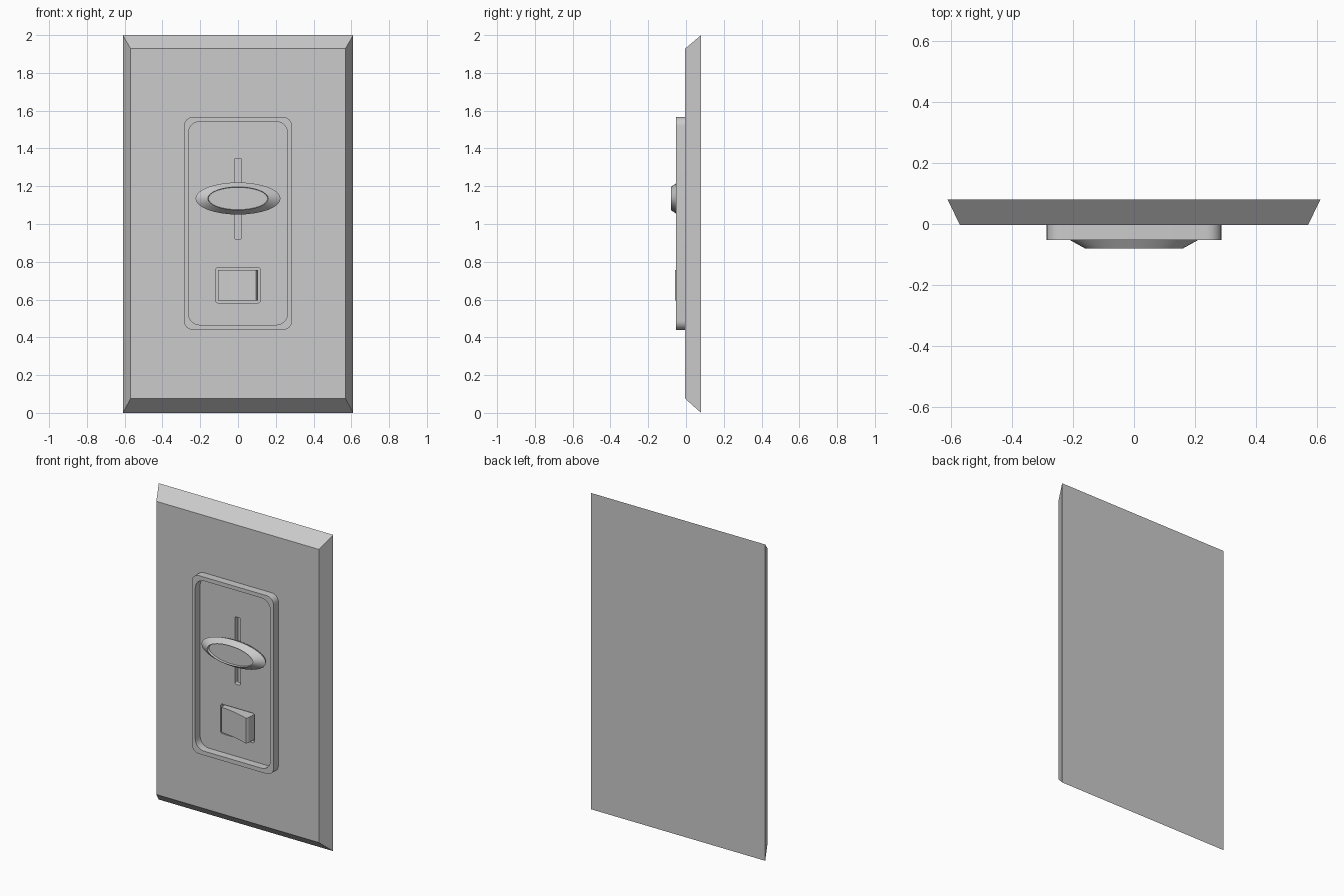
import bpy, bmesh, math

if "Cube" in bpy.data.objects:
    bpy.data.objects.remove(bpy.data.objects["Cube"])


def finish(name, bm, smooth=True):
    bmesh.ops.recalc_face_normals(bm, faces=bm.faces)
    me = bpy.data.meshes.new(name)
    bm.to_mesh(me)
    bm.free()
    ob = bpy.data.objects.new(name, me)
    bpy.context.collection.objects.link(ob)
    if smooth:
        bpy.ops.object.select_all(action='DESELECT')
        ob.select_set(True)
        bpy.context.view_layer.objects.active = ob
        bpy.ops.object.shade_smooth_by_angle(angle=math.radians(30))
    return ob


def rounded_rect(hx, hz, cz, r, y, seg=6):
    """Loop of points in the xz plane."""
    pts = []
    for k, (sx, sz) in enumerate([(1, 1), (-1, 1), (-1, -1), (1, -1)]):
        for i in range(seg + 1):
            a = math.pi / 2 * (k + i / seg)
            pts.append((sx * (hx - r) + r * math.cos(a), y,
                        cz + sz * (hz - r) + r * math.sin(a)))
    return pts


def ellipse(rx, rz, cz, y, n=32):
    return [(rx * math.cos(2 * math.pi * i / n), y,
             cz + rz * math.sin(2 * math.pi * i / n)) for i in range(n)]


def rect(hx, hz, cz, y):
    return [(hx, y, cz + hz), (-hx, y, cz + hz), (-hx, y, cz - hz), (hx, y, cz - hz)]


def loft(name, loops, closed=False, smooth=True):
    """Skin successive loops; cap the ends or join last to first."""
    bm = bmesh.new()
    rings = [[bm.verts.new(p) for p in lp] for lp in loops]
    pairs = list(zip(rings, rings[1:]))
    if closed:
        pairs.append((rings[-1], rings[0]))
    else:
        bm.faces.new(rings[0])
        bm.faces.new(rings[-1])
    n = len(rings[0])
    for a, b in pairs:
        for i in range(n):
            j = (i + 1) % n
            bm.faces.new((a[i], a[j], b[j], b[i]))
    return finish(name, bm, smooth)


def cut(target, cutter):
    mod = target.modifiers.new("cut", 'BOOLEAN')
    mod.operation = 'DIFFERENCE'
    mod.solver = 'EXACT'
    mod.object = cutter
    bpy.context.view_layer.objects.active = target
    bpy.ops.object.modifier_apply(modifier=mod.name)
    bpy.data.objects.remove(cutter)


FRONT, BACK, RIM = -0.004, 0.08, -0.053
KNOB_Z, BUTTON_Z = 1.135, 0.676

# wall plate with bevelled border, slider slot and button well
plate = loft("wall_plate", [rect(0.61, 1.0, 1.0, BACK), rect(0.569, 0.927, 1.002, FRONT)],
             smooth=False)
for hx, hz, cz, r, depth in [(0.019, 0.213, 1.134, 0.008, 0.025),
                             (0.119, 0.094, BUTTON_Z, 0.015, 0.02)]:
    cut(plate, loft("cutter", [rounded_rect(hx, hz, cz, r, -0.1),
                               rounded_rect(hx, hz, cz, r, depth)], smooth=False))

# raised frame around the controls
outer, inner = (0.286, 0.5635, 1.003, 0.048), (0.262, 0.538, 1.004, 0.06)
loft("control_frame", [rounded_rect(*outer, 0.005), rounded_rect(*outer, RIM),
                       rounded_rect(*inner, RIM), rounded_rect(*inner, 0.005)], closed=True)

# oval slider knob with a dished front, and its stem in the slot
loft("slider_knob", [ellipse(0.215, 0.079, KNOB_Z, -0.028),
                     ellipse(0.225, 0.085, KNOB_Z, -0.044),
                     ellipse(0.160, 0.061, KNOB_Z, -0.08),
                     ellipse(0.157, 0.059, KNOB_Z, -0.065)])
loft("slider_stem", [rect(0.016, 0.05, KNOB_Z, 0.025), rect(0.016, 0.05, KNOB_Z, -0.035)],
     smooth=False)

# rocker button: concave face rising to the right
profile = [(0.106, 0.02), (0.104, -0.045), (0.095, -0.058)]
for i in range(1, 9):
    t = i / 8
    profile.append((0.095 - 0.200 * t, -0.058 + 0.042 * t - 0.012 * t * (t - 1) * 4 * 0.6))
profile.append((-0.106, 0.02))
loft("rocker_button", [[(x, y, BUTTON_Z + s * 0.08) for x, y in profile] for s in (-1, 1)])
